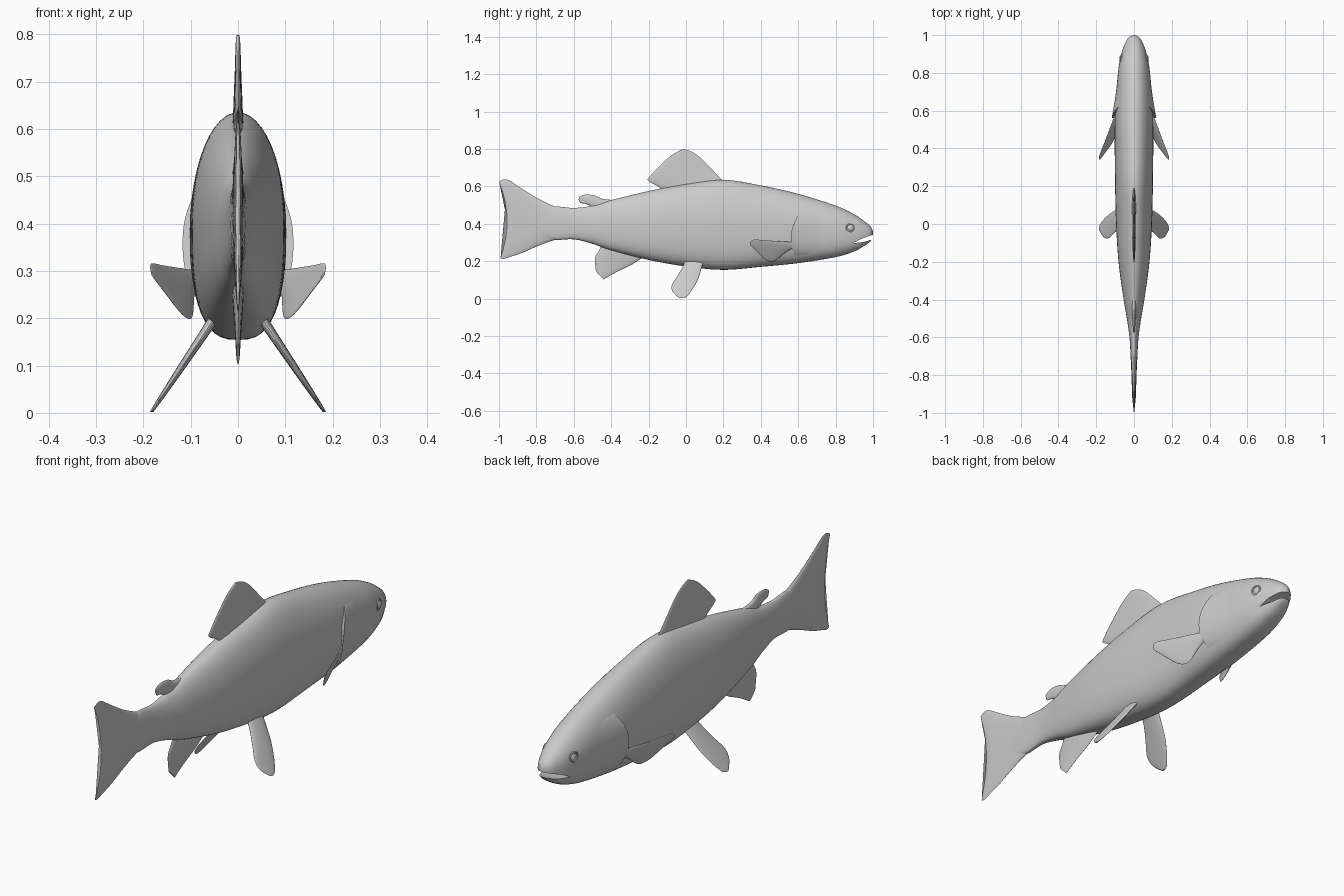
import bpy, bmesh, math

if "Cube" in bpy.data.objects:
    bpy.data.objects.remove(bpy.data.objects["Cube"])

def spline(pts, n):
    """Sample a Catmull-Rom curve through tuples of any dimension."""
    out, last = [], len(pts) - 1
    for k in range(n + 1):
        f = k / n * last
        i = min(int(f), last - 1)
        t = f - i
        a, b, c, d = (pts[max(0, min(last, i + o))] for o in (-1, 0, 1, 2))
        out.append(tuple(q + 0.5 * t * (r - p + t * (2*p - 5*q + 4*r - s + t * (3*(q - r) + s - p)))
                         for p, q, r, s in zip(a, b, c, d)))
    return out

def shade(ob, angle=40):
    ob.data.polygons.foreach_set("use_smooth", [True] * len(ob.data.polygons))
    ob.data.set_sharp_from_angle(angle=math.radians(angle))

def loft(name, rings):
    """Skin a list of closed rings and cap both ends."""
    bm = bmesh.new()
    rows = [[bm.verts.new(p) for p in ring] for ring in rings]
    n = len(rows[0])
    for a, b in zip(rows, rows[1:]):
        for j in range(n):
            bm.faces.new((a[j], a[(j+1) % n], b[(j+1) % n], b[j]))
    bm.faces.new(rows[0])
    bm.faces.new(rows[-1])
    bmesh.ops.recalc_face_normals(bm, faces=bm.faces)
    me = bpy.data.meshes.new(name)
    bm.to_mesh(me)
    bm.free()
    ob = bpy.data.objects.new(name, me)
    bpy.context.collection.objects.link(ob)
    shade(ob)
    return ob

def power(v, e):
    return math.copysign(abs(v) ** e, v)

# Body stations: y, belly z, back z, half width
stations = spline([(-.84, .37, .43, .006), (-.78, .33, .47, .014), (-.7, .314, .492, .018),
                   (-.6, .317, .485, .024), (-.5, .293, .497, .038), (-.4, .258, .527, .055),
                   (-.2, .207, .575, .082), (0, .172, .613, .095), (.2, .154, .635, .1),
                   (.4, .17, .605, .102), (.6, .19, .56, .1), (.8, .222, .497, .085),
                   (.9, .253, .45, .067), (.95, .28, .417, .05), (.985, .306, .388, .031),
                   (1, .333, .362, .007)], 105)

def section(y):
    for a, b in zip(stations, stations[1:]):
        if a[0] <= y <= b[0]:
            t = (y - a[0]) / (b[0] - a[0])
            return [p + t * (q - p) for p, q in zip(a, b)]

LOW = 2.7   # fuller belly than back

def half_width(y, z):
    _, lo, hi, w = section(y)
    h = min(1, abs(z - (lo + hi) / 2) / ((hi - lo) / 2))
    e = 2 if z > (lo + hi) / 2 else LOW
    return w * (1 - h ** e) ** (1 / e)

rings = []
for y, lo, hi, w in stations:
    ring = []
    for j in range(48):
        a = j / 48 * math.tau
        e = 1 if math.sin(a) >= 0 else 2 / LOW
        ring.append((w * power(math.cos(a), e), y,
                     (lo + hi) / 2 + (hi - lo) / 2 * power(math.sin(a), e)))
    rings.append(ring)
body = loft("body", rings)

# Mouth slot
slot = [(.893, .296), (.94, .321), (1.03, .352), (1.03, .326), (.95, .303)]
cutter = loft("mouth_cutter", [[(x, y, z) for y, z in slot] for x in (-.2, .2)])
cutter.hide_render = True
mod = body.modifiers.new("mouth", 'BOOLEAN')
mod.operation, mod.solver, mod.object = 'DIFFERENCE', 'EXACT', cutter
bpy.context.view_layer.objects.active = body
bpy.ops.object.modifier_apply(modifier=mod.name)
bpy.data.objects.remove(cutter)
shade(body)

def fin(name, lead, trail, thick, x_of=lambda y, z: 0, bow=0, side=1):
    """Lens-section fin between a leading and a trailing edge given in (y, z)."""
    n, rings = 28, []
    for k, (l, t) in enumerate(zip(spline(lead, n), spline(trail, n))):
        s, ring = k / n, []
        for j in range(28):
            a = j / 28 * math.tau
            u = math.cos(a)
            y = (l[0] + t[0]) / 2 + u * (l[0] - t[0]) / 2 + bow * s * s * (1 - u * u)
            z = (l[1] + t[1]) / 2 + u * (l[1] - t[1]) / 2
            ring.append((side * (x_of(y, z) + math.sin(a) * thick * (1 - .75 * s)), y, z))
        rings.append(ring)
    return loft(name, rings)

# Fins on the centre line
fin("tail_fin",
    [(-.66, .475), (-.73, .505), (-.8, .54), (-.88, .59), (-.945, .632), (-.975, .637), (-1, .625)],
    [(-.66, .325), (-.73, .305), (-.8, .278), (-.88, .243), (-.945, .222), (-.975, .212), (-.993, .216)],
    .018, bow=.04)
fin("dorsal_fin",
    [(.22, .6), (.19, .637), (.13, .7), (.07, .76), (.02, .79), (-.012, .798)],
    [(-.11, .56), (-.145, .597), (-.198, .628), (-.195, .652), (-.09, .757), (-.022, .797)], .013)
fin("adipose_fin",
    [(-.33, .525), (-.44, .532), (-.49, .552), (-.54, .556), (-.57, .544)],
    [(-.48, .46), (-.51, .493), (-.54, .507), (-.565, .512), (-.574, .53)], .013)
fin("anal_fin",
    [(-.21, .235), (-.29, .182), (-.37, .143), (-.44, .103)],
    [(-.44, .31), (-.463, .262), (-.487, .215), (-.481, .145)], .014)

def gill_cover(side):
    rings = []
    for i in range(25):
        s = i / 24
        outer, inner = [], []
        for j in range(25):
            v = j / 24
            z = .225 + .255 * v
            edge = .56 + 2.5 * (z - .32) ** 2
            y = .8 + s * (edge - .8)
            x = half_width(y, z)
            lift = .018 * s * s * math.sin(math.pi * v) ** .7 - .002
            outer.append((side * (x + lift), y, z))
            inner.append((side * (x - .012), y, z))
        rings.append(outer + inner[::-1])
    loft("gill_cover", rings)

for side in (1, -1):
    fin("pectoral_fin",
        [(.61, .3), (.5, .307), (.42, .312), (.37, .316), (.35, .31), (.342, .297)],
        [(.57, .268), (.53, .245), (.475, .202), (.43, .205), (.385, .245), (.347, .283)],
        .009, lambda y, z: .1 + .37 * (.56 - y) + .39 * (z - .29), side=side)
    fin("pelvic_fin",
        [(.1, .215), (.085, .17), (.065, .105), (.035, .05), (.005, .012), (-.015, .002)],
        [(0, .215), (-.02, .165), (-.05, .115), (-.076, .072), (-.07, .035), (-.035, .003)],
        .014, lambda y, z: .07 + .67 * (.17 - z), side=side)
    gill_cover(side)
    # Eye: ball with a raised rim
    ex = side * half_width(.878, .378)
    bpy.ops.mesh.primitive_uv_sphere_add(segments=24, ring_count=14, radius=.019,
                                         location=(ex - side * .003, .878, .378))
    eye = bpy.context.object
    eye.name, eye.scale = "eye", (.5, 1, 1)
    shade(eye)
    bpy.ops.mesh.primitive_torus_add(major_segments=28, minor_segments=8, major_radius=.021,
                                     minor_radius=.004, location=(ex - side * .001, .878, .378),
                                     rotation=(0, math.pi / 2, side * .25))
    rim = bpy.context.object
    rim.name = "eye_rim"
    shade(rim)
